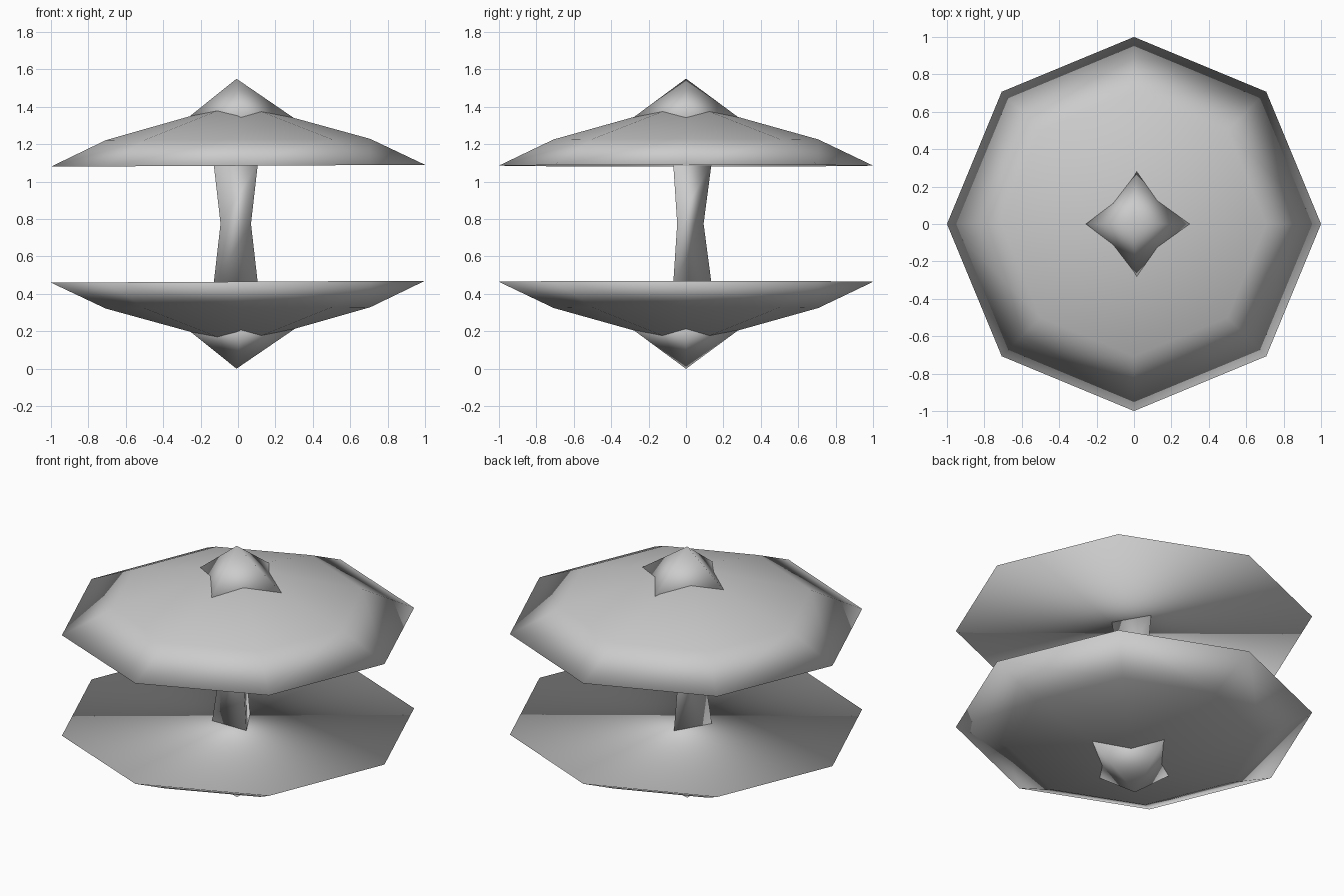
import bpy, bmesh, math

if "Cube" in bpy.data.objects:
    bpy.data.objects.remove(bpy.data.objects["Cube"])

grey = bpy.data.materials.new("plain grey")
grey.diffuse_color = (0.6, 0.6, 0.6, 1)
grey.use_nodes = True
grey.node_tree.nodes["Principled BSDF"].inputs["Base Color"].default_value = grey.diffuse_color

MID = 0.775     # height of the mirror plane
TILT = 0.005    # slight lean of the canopies along x


def lathe(name, rings, sides, start=0.0, cx=0.0, flip=False, tilt=0.0):
    """Loft rings of (radius, height above the middle); radius 0 makes a tip."""
    bm = bmesh.new()
    sign = -1 if flip else 1
    loops = []
    for r, h in rings:
        n = sides if r > 0 else 1
        loop = []
        for i in range(n):
            a = start + 2 * math.pi * i / sides
            x, y = cx + r * math.cos(a), r * math.sin(a)
            loop.append(bm.verts.new((x, y, MID + sign * h + tilt * x)))
        loops.append(loop)
    for lo, hi in zip(loops, loops[1:]):
        for i in range(sides):
            j = (i + 1) % sides
            if len(hi) == 1:
                bm.faces.new((lo[i], lo[j], hi[0]))
            else:
                bm.faces.new((lo[i], lo[j], hi[j], hi[i]))
    for loop in (loops[0], loops[-1]):
        if len(loop) > 2:
            bm.faces.new(loop)
    bmesh.ops.recalc_face_normals(bm, faces=bm.faces)
    for f in bm.faces:
        f.smooth = True
    me = bpy.data.meshes.new(name)
    bm.to_mesh(me)
    bm.free()
    me.materials.append(grey)
    ob = bpy.data.objects.new(name, me)
    bpy.context.collection.objects.link(ob)
    return ob


# Eight-sided canopies with flat caps, and four-sided spikes at their tips
for side, flip in (("upper", False), ("lower", True)):
    lathe(side + "_canopy", [(1.0, 0.31), (0.707, 0.45), (0, 0.648)], 8,
          flip=flip, tilt=TILT)
    spike = lathe(side + "_spike", [(0.325, 0.535), (0, 0.775)], 4, flip=flip)
    # The spike leans a little: base shifts sideways, tip stays put
    for v in spike.data.vertices:
        if abs(v.co.z - MID) < 0.7:
            v.co.x += 0.018
        else:
            v.co.x -= 0.008

# Three-sided post with a narrow waist
lathe("post", [(0.137, -0.325), (0.094, 0), (0.137, 0.325)], 3,
      start=math.pi / 2, cx=-0.012)
